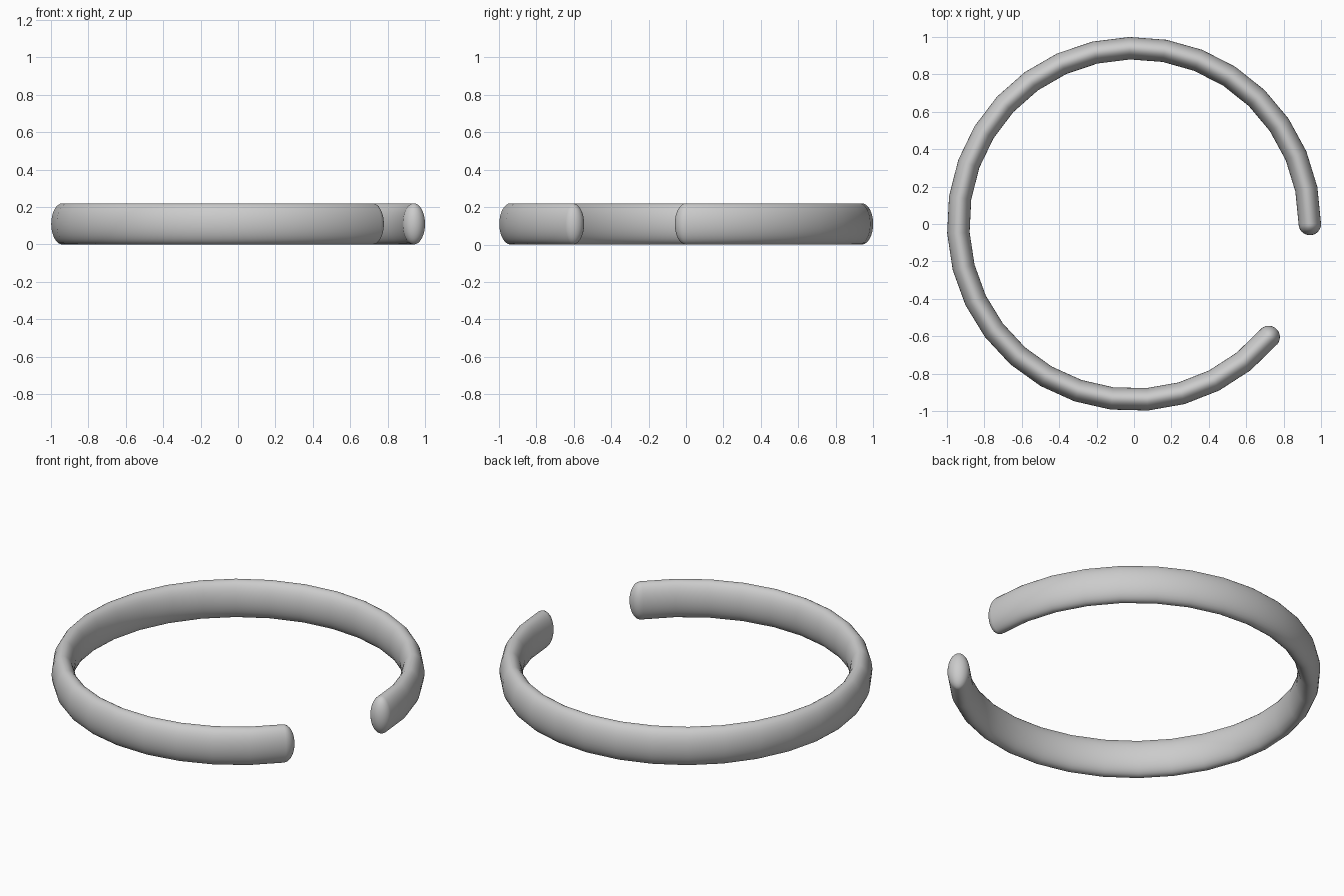
import bpy, bmesh
from math import sin, cos, pi, radians
from mathutils import Vector

cube = bpy.data.objects.get("Cube")
if cube:
    bpy.data.objects.remove(cube)

RADIUS, HALF_WIDTH, HALF_HEIGHT = 0.94, 0.06, 0.11
SWEEP, STEPS, SIDES, CAP_STEPS = radians(320), 28, 32, 8

metal = bpy.data.materials.new("grey metal")
metal.use_nodes = True
grey = (0.6, 0.6, 0.6, 1)
metal.diffuse_color = grey
metal.node_tree.nodes["Principled BSDF"].inputs["Base Color"].default_value = grey

bm = bmesh.new()


def section(angle, shift=0, scale=1):
    """Oval cross-section of the band, shifted along its tangent."""
    out = Vector((cos(angle), sin(angle), 0))
    along = Vector((-sin(angle), cos(angle), 0))
    centre = out * RADIUS + along * shift + Vector((0, 0, HALF_HEIGHT))
    ring = []
    for i in range(SIDES):
        a = 2 * pi * i / SIDES
        offset = out * cos(a) * HALF_WIDTH + Vector((0, 0, sin(a) * HALF_HEIGHT))
        ring.append(bm.verts.new(centre + offset * scale))
    return ring


# Rounded start, open band, rounded end
cap = [pi / 2 * i / CAP_STEPS for i in range(1, CAP_STEPS)]
rings = [section(0, -HALF_WIDTH * sin(t), cos(t)) for t in reversed(cap)]
rings += [section(SWEEP * i / STEPS) for i in range(STEPS + 1)]
rings += [section(SWEEP, HALF_WIDTH * sin(t), cos(t)) for t in cap]

for a, b in zip(rings, rings[1:]):
    for i in range(SIDES):
        j = (i + 1) % SIDES
        bm.faces.new((a[i], a[j], b[j], b[i]))

# Close the tips of both rounded ends
for ring, angle, side in ((rings[0], 0, -1), (rings[-1], SWEEP, 1)):
    tip = bm.verts.new((RADIUS * cos(angle) - side * HALF_WIDTH * sin(angle),
                        RADIUS * sin(angle) + side * HALF_WIDTH * cos(angle),
                        HALF_HEIGHT))
    for i in range(SIDES):
        bm.faces.new((ring[i], ring[(i + 1) % SIDES], tip))

bmesh.ops.recalc_face_normals(bm, faces=bm.faces)
for face in bm.faces:
    face.smooth = True

mesh = bpy.data.meshes.new("open_bangle")
bm.to_mesh(mesh)
bm.free()
mesh.materials.append(metal)
bangle = bpy.data.objects.new("open_bangle", mesh)
bpy.context.collection.objects.link(bangle)
